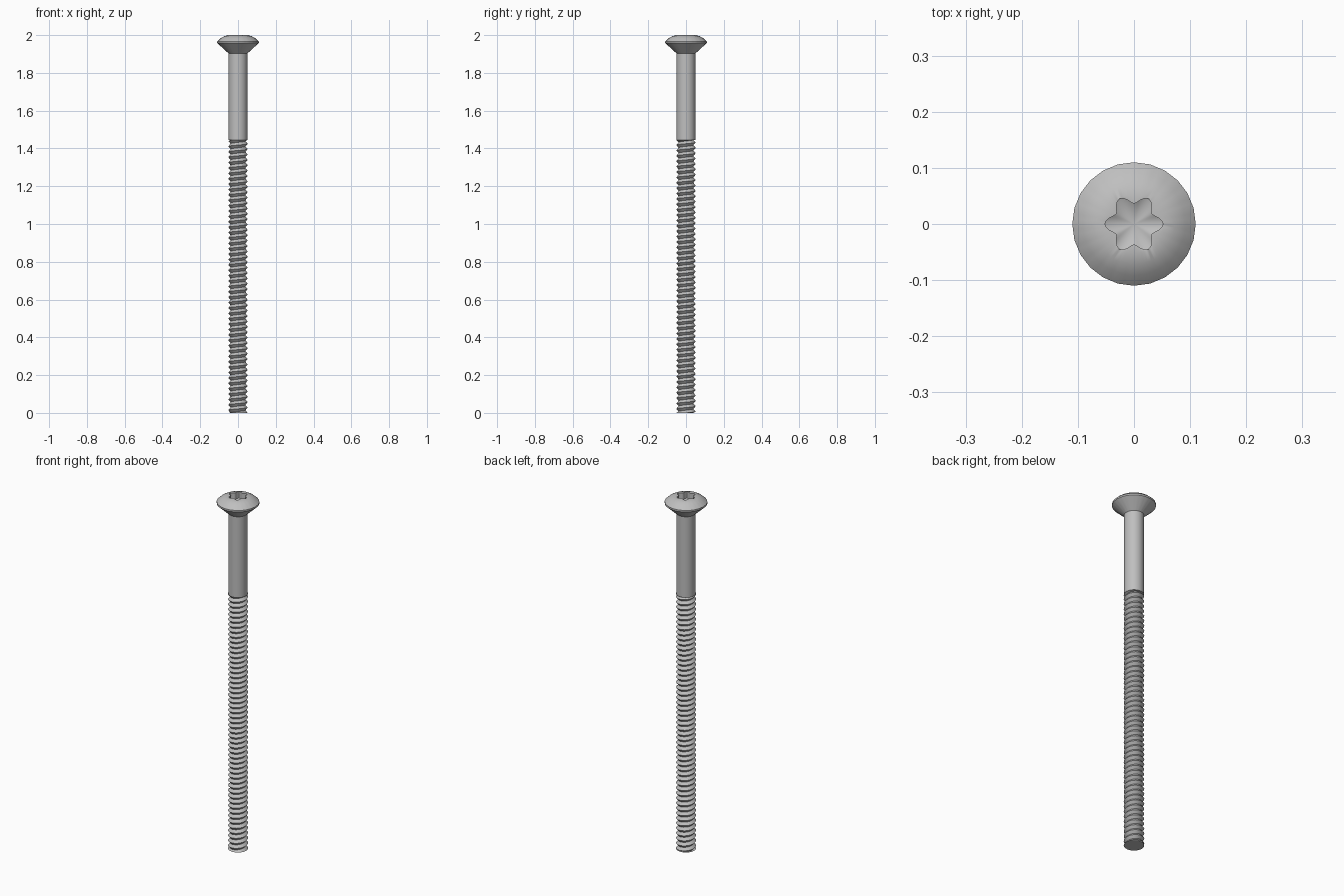
import bpy, bmesh
from math import sin, cos, pi, tau

if "Cube" in bpy.data.objects:
    bpy.data.objects.remove(bpy.data.objects["Cube"])

steel = bpy.data.materials.new("steel grey")
steel.use_nodes = True
steel.diffuse_color = (0.52, 0.52, 0.52, 1)
steel.node_tree.nodes["Principled BSDF"].inputs["Base Color"].default_value = steel.diffuse_color

SIDES = 24            # facets round the head and shank
FINE = SIDES * 3      # samples round the recess
SHANK_R = 0.05
HEAD_BASE = 1.903
THREAD_TOP = 1.445


def finish(name, bm, recalc=True):
    bmesh.ops.remove_doubles(bm, verts=bm.verts, dist=0.00001)
    if recalc:
        bmesh.ops.recalc_face_normals(bm, faces=bm.faces)
    mesh = bpy.data.meshes.new(name)
    bm.to_mesh(mesh)
    bm.free()
    mesh.materials.append(steel)
    obj = bpy.data.objects.new(name, mesh)
    bpy.context.collection.objects.link(obj)
    bpy.ops.object.select_all(action="DESELECT")
    obj.select_set(True)
    bpy.context.view_layer.objects.active = obj
    bpy.ops.object.shade_smooth_by_angle()
    return obj


def facet(a):
    """Radius factor that turns a circle into a regular polygon."""
    step = tau / SIDES
    return cos(step / 2) / cos(a % step - step / 2)


def star(a):
    """Radius of the six-lobed recess."""
    return 0.0515 - 0.015 * (1 - cos(6 * a)) / 2


def ring(bm, radius, z):
    angles = [tau * i / FINE for i in range(FINE)]
    return [bm.verts.new((radius(a) * cos(a), radius(a) * sin(a), z)) for a in angles]


def skin(bm, rings):
    for low, high in zip(rings, rings[1:]):
        for i in range(FINE):
            j = (i + 1) % FINE
            bm.faces.new((low[i], low[j], high[j], high[i]))


# Countersunk head with raised dome and lobed recess
bm = bmesh.new()
outline = [(SHANK_R, HEAD_BASE), (0.11, 1.958), (0.11, 1.967),
           (0.092, 1.983), (0.073, 1.994), (0.052, 2.0)]
rings = [ring(bm, lambda a, r=r: r * facet(a), z) for r, z in outline]
rings += [ring(bm, star, 1.9995), ring(bm, star, 1.962)]
skin(bm, rings)
tip = bm.verts.new((0, 0, 1.945))
for i in range(FINE):
    bm.faces.new((rings[-1][i], rings[-1][(i + 1) % FINE], tip))
finish("head", bm, recalc=False)

# Plain shank
bm = bmesh.new()
bmesh.ops.create_cone(bm, cap_ends=True, segments=SIDES, radius1=SHANK_R, radius2=SHANK_R,
                      depth=HEAD_BASE - THREAD_TOP)
bmesh.ops.translate(bm, verts=bm.verts, vec=(0, 0, (HEAD_BASE + THREAD_TOP) / 2))
finish("shank", bm)

# Right-handed V thread, trimmed flat at both ends
PITCH, CREST_R, ROOT_R = 0.0285, 0.0515, 0.039
bm = bmesh.new()


def helix_point(i, radius, offset):
    a = tau * i / SIDES
    z = PITCH * (i / SIDES + offset - 2)
    return bm.verts.new((radius * cos(a), radius * sin(a), min(max(z, 0), THREAD_TOP)))


count = int((THREAD_TOP / PITCH + 4) * SIDES)
crest = [helix_point(i, CREST_R, 0) for i in range(count)]
root = [helix_point(i, ROOT_R, 0.5) for i in range(count)]
for i in range(count - SIDES - 1):
    bm.faces.new((crest[i], crest[i + 1], root[i + 1], root[i]))
    k = i + SIDES
    bm.faces.new((root[i], root[i + 1], crest[k + 1], crest[k]))
bmesh.ops.dissolve_degenerate(bm, dist=0.00001, edges=bm.edges)
finish("thread", bm, recalc=False)

# Flat end of the threaded part
bm = bmesh.new()
bmesh.ops.create_circle(bm, cap_ends=True, segments=SIDES, radius=ROOT_R + 0.001)
bmesh.ops.reverse_faces(bm, faces=bm.faces)
finish("end_cap", bm, recalc=False)
